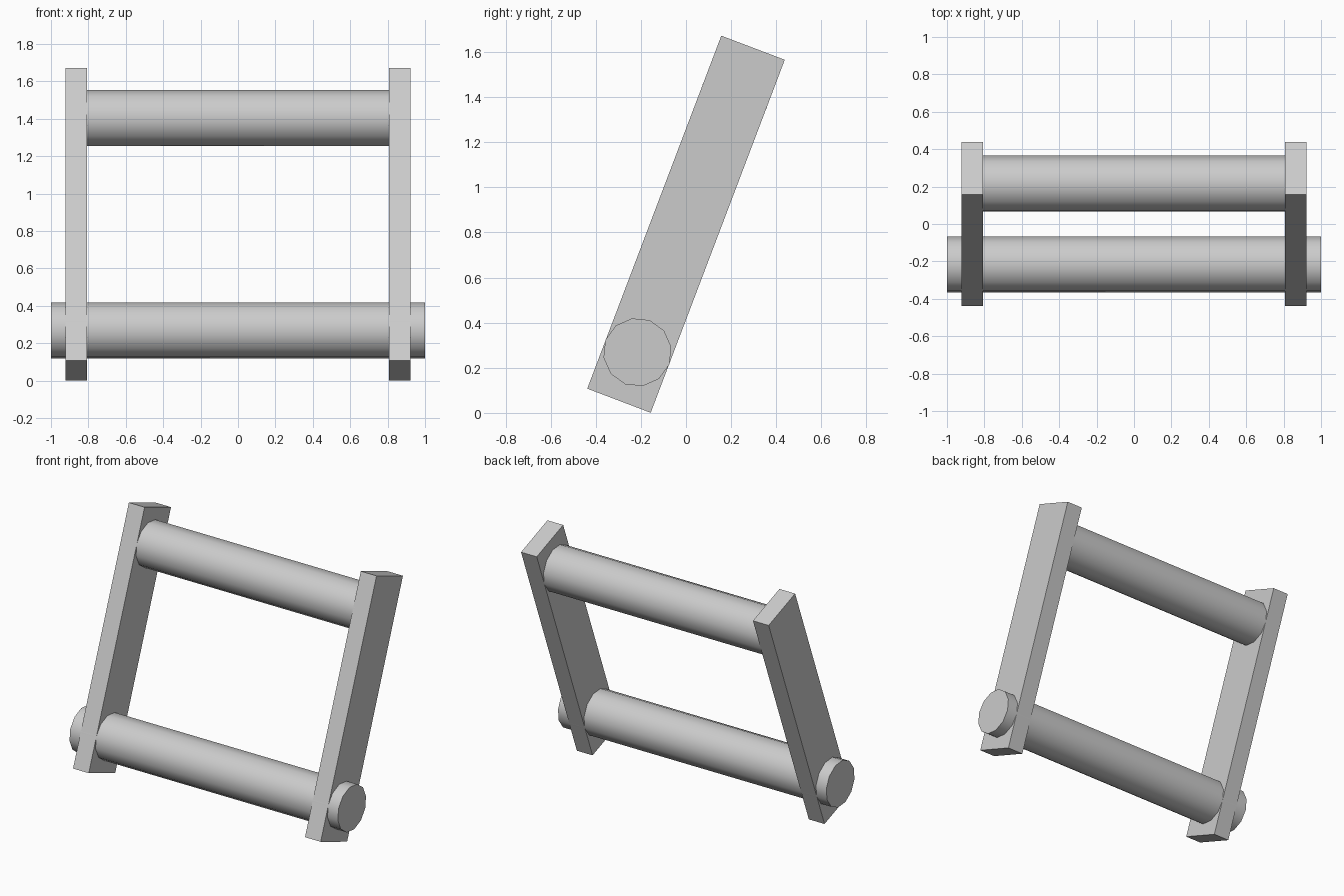
import bpy
from math import radians, sin, cos, pi
from mathutils import Matrix

if "Cube" in bpy.data.objects:
    bpy.data.objects.remove(bpy.data.objects["Cube"])

TILT = radians(20.8)
MID_Z = 0.8365
# Frame of the leaning ladder: local x across, y through the rail width, z along the rail
LEAN = Matrix.Translation((0, 0, MID_Z)) @ Matrix.Rotation(-TILT, 4, 'X')


def rail(name, x):
    bpy.ops.mesh.primitive_cube_add(size=1)
    ob = bpy.context.object
    ob.name = name
    ob.data.transform(LEAN @ Matrix.Translation((x, 0, 0)) @ Matrix.Diagonal((0.117, 0.301, 1.674, 1)))


def rung(name, along, half_length):
    # 12-sided bar, corners lined up with the rail width
    bpy.ops.mesh.primitive_cylinder_add(vertices=12, radius=0.152, depth=2 * half_length)
    ob = bpy.context.object
    ob.name = name
    ob.data.transform(LEAN @ Matrix.Translation((0, 0, along)) @ Matrix.Rotation(pi / 2, 4, 'Y'))
    bpy.ops.object.shade_smooth_by_angle(angle=radians(40))


# Side rails
rail("left_rail", -0.8645)
rail("right_rail", 0.8645)

# Lower rung runs through the rails, upper one stops at them
rung("lower_rung", -0.607, 1.0)
rung("upper_rung", 0.607, 0.82)
